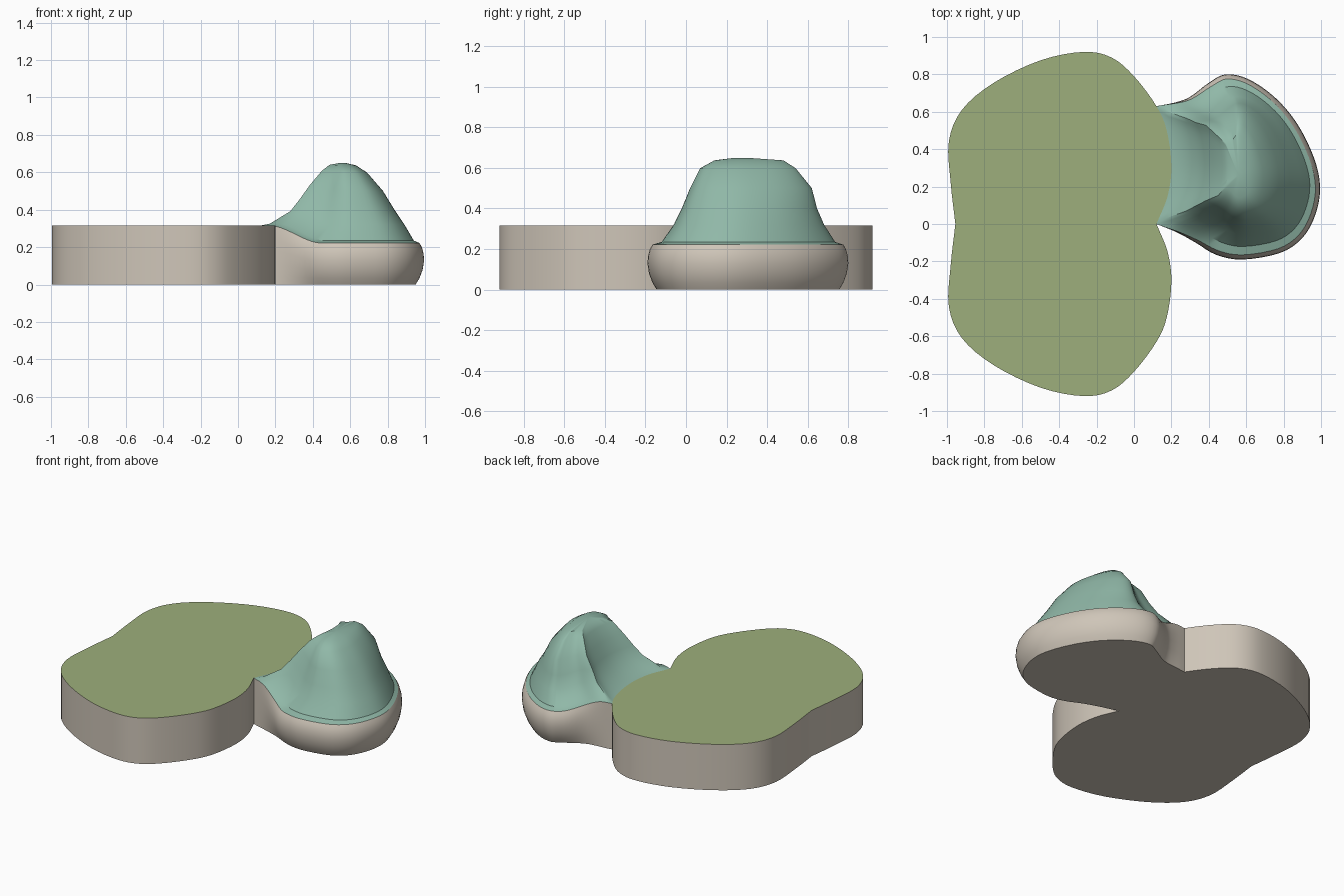
import bpy
from mathutils import Vector

if "Cube" in bpy.data.objects:
    bpy.data.objects.remove(bpy.data.objects["Cube"])

SLAB_TOP = 0.315


def spline(pts, steps=4):
    """Open Catmull-Rom curve through 2D points."""
    p = [Vector(q) for q in pts]
    p = [2 * p[0] - p[1]] + p + [2 * p[-1] - p[-2]]
    out = []
    for i in range(1, len(p) - 2):
        a, b, c, d = p[i - 1:i + 3]
        for k in range(steps):
            t = k / steps
            out.append(0.5 * (2 * b + (c - a) * t + (2 * a - 5 * b + 4 * c - d) * t ** 2
                              + (3 * b - a - 3 * c + d) * t ** 3))
    return out + [p[-2]]


def smooth(a, b, x):
    t = min(1, max(0, (x - a) / (b - a)))
    return t * t * (3 - 2 * t)


def material(name, rgb):
    m = bpy.data.materials.new(name)
    m.diffuse_color = (*rgb, 1)
    m.use_nodes = True
    m.node_tree.nodes["Principled BSDF"].inputs["Base Color"].default_value = m.diffuse_color
    return m


def make(name, verts, faces, mats, angle):
    me = bpy.data.meshes.new(name)
    me.from_pydata([tuple(v) for v in verts], [], faces)
    for m in mats:
        me.materials.append(m)
    ob = bpy.data.objects.new(name, me)
    bpy.context.collection.objects.link(ob)
    bpy.ops.object.select_all(action='DESELECT')
    ob.select_set(True)
    bpy.context.view_layer.objects.active = ob
    bpy.ops.object.shade_smooth_by_angle(angle=angle)
    return ob


def loft(rings, closed):
    """Quads between rings of equal length."""
    n = len(rings[0])
    verts = [v for r in rings for v in r]
    faces = []
    for k in range(len(rings) - 1):
        for i in range(n if closed else n - 1):
            j = (i + 1) % n
            faces.append((k * n + i, k * n + j, (k + 1) * n + j, (k + 1) * n + i))
    return verts, faces


stone = material("stone", (0.62, 0.56, 0.48))
green = material("lawn", (0.34, 0.43, 0.20))
teal = material("canopy", (0.28, 0.48, 0.39))

# peanut-shaped slab, mirrored about y = 0, with a notch on the right
half = spline([(0.12, 0), (0.18, 0.15), (0.2, 0.31), (0.175, 0.5), (0.12, 0.63), (0, 0.79),
               (-0.12, 0.89), (-0.27, 0.92), (-0.5, 0.875), (-0.75, 0.755), (-0.92, 0.61),
               (-0.99, 0.44), (-0.98, 0.22), (-0.955, 0)])
outline = half + [Vector((p.x, -p.y)) for p in half[-2:0:-1]]
n = len(outline)
verts, faces = loft([[(p.x, p.y, z) for p in outline] for z in (0, SLAB_TOP)], True)
faces += [tuple(range(n))[::-1], tuple(range(n, 2 * n))]
slab = make("slab", verts, faces, [stone, green], 0.6)
slab.data.polygons[-1].material_index = 1

# bulging side pod, its wall rising to the slab at the neck
edge = spline([(0.12, 0), (0.23, -0.045), (0.33, -0.1), (0.44, -0.165), (0.58, -0.19),
               (0.78, -0.155), (0.9, -0.075), (0.97, 0.05), (0.995, 0.2), (0.96, 0.36),
               (0.87, 0.54), (0.75, 0.68), (0.61, 0.775), (0.49, 0.8), (0.4, 0.755),
               (0.3, 0.68), (0.22, 0.65), (0.12, 0.63)])
last = len(edge) - 1


def rim_z(x):
    return SLAB_TOP - (SLAB_TOP - 0.222) * smooth(0.17, 0.43, x)


def pod_ring(f, inset):
    ring = []
    for i, p in enumerate(edge):
        t = (edge[min(i + 1, last)] - edge[max(i - 1, 0)]).normalized()
        q = p + Vector((-t.y, t.x)) * inset * smooth(0.13, 0.45, p.x)
        ring.append(Vector((q.x, q.y, f * rim_z(p.x))))
    return ring


rings = [pod_ring(f, s) for f, s in ((0, 0.045), (0.15, 0.025), (0.35, 0.008), (0.58, 0),
                                     (0.75, 0.003), (0.9, 0.012), (1, 0.025))]
verts, faces = loft(rings, False)
arc = half[1:16]                       # shared boundary with the slab
base = len(verts)
verts += [(p.x, p.y, 0) for p in reversed(arc)]
faces.append(tuple(reversed(list(range(last + 1)) + list(range(base, base + len(arc))))))
make("side_pod", verts, faces, [stone], 0.7)

# tent-like canopy lofted from the pod rim up to a rounded ridge
rim = rings[-1] + [Vector((p.x, p.y, SLAB_TOP)) for p in reversed(arc)]
X0, X1, Y0, Y1, PEAK = 0.12, 0.97, -0.165, 0.775, 0.65
levels = [(0.03, 0.17, 0.94, -0.12, 0.735), (0.23, 0.28, 0.89, -0.06, 0.68),
          (0.42, 0.33, 0.835, -0.02, 0.645), (0.65, 0.385, 0.775, 0.02, 0.62),
          (0.88, 0.45, 0.69, 0.07, 0.54), (0.97, 0.49, 0.63, 0.14, 0.48),
          (1.0, 0.545, 0.575, 0.24, 0.30)]
tent = [rim]
for t, x0, x1, y0, y1 in levels:
    tent.append([Vector((x0 + (v.x - X0) / (X1 - X0) * (x1 - x0),
                         y0 + (v.y - Y0) / (Y1 - Y0) * (y1 - y0),
                         v.z + t * (PEAK - v.z))) for v in rim])
verts, faces = loft(tent, True)
m = len(rim)
faces.append(tuple(range(len(verts) - m, len(verts))))
make("canopy", verts, faces, [teal], 0.6)
